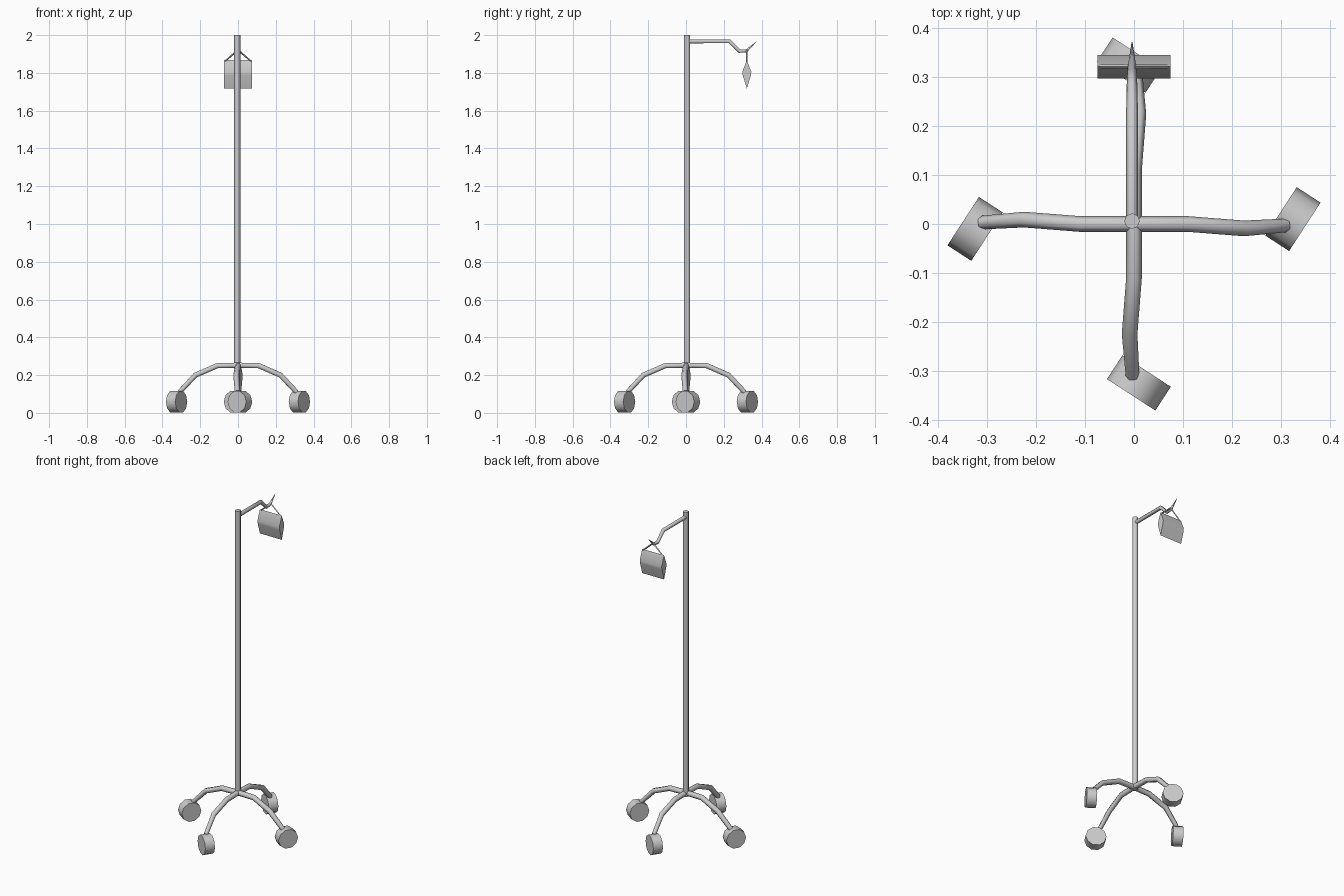
import bpy, bmesh, math
from mathutils import Vector, Matrix

if "Cube" in bpy.data.objects:
    bpy.data.objects.remove(bpy.data.objects["Cube"])


def finish(bm, name, angle=None):
    bmesh.ops.recalc_face_normals(bm, faces=bm.faces)
    me = bpy.data.meshes.new(name)
    bm.to_mesh(me)
    bm.free()
    ob = bpy.data.objects.new(name, me)
    bpy.context.collection.objects.link(ob)
    bpy.ops.object.select_all(action='DESELECT')
    ob.select_set(True)
    bpy.context.view_layer.objects.active = ob
    bpy.ops.object.shade_smooth_by_angle(angle=math.radians(angle or 65))
    return ob


def tube(name, pts, radii, sides):
    """Skin rings of the given radius along a path."""
    bm = bmesh.new()
    pts = [Vector(p) for p in pts]
    rings = []
    for i, p in enumerate(pts):
        a = (p - pts[i - 1]).normalized() if i else Vector()
        b = (pts[i + 1] - p).normalized() if i < len(pts) - 1 else Vector()
        t = (a + b).normalized()
        ref = Vector((0, 1, 0)) if abs(t.z) > 0.95 else Vector((0, 0, 1))
        u = t.cross(ref).normalized()
        v = u.cross(t)
        rings.append([bm.verts.new(p + radii[i] * (u * math.cos(k * math.tau / sides)
                                                   + v * math.sin(k * math.tau / sides)))
                      for k in range(sides)])
    for r, s in zip(rings, rings[1:]):
        for k in range(sides):
            j = (k + 1) % sides
            bm.faces.new((r[k], r[j], s[j], s[k]))
    bm.faces.new(rings[0])
    bm.faces.new(rings[-1])
    return finish(bm, name)


# upright pole
CX, CY = -0.004, 0.006
tube("pole", [(CX, CY, 0.235), (CX, CY, 2.0)], [0.016] * 2, 8)

# four curved legs with angled caster wheels
leg_path = [(0, 0, 0.252), (0.11, 0, 0.25), (0.225, -0.009, 0.2), (0.31, -0.003, 0.11)]
for i in range(4):
    turn = Matrix.Rotation(i * math.pi / 2, 4, 'Z')
    tube(f"leg_{i + 1}", [turn @ Vector(p) for p in leg_path], [0.016, 0.016, 0.016, 0.014], 6)
    bm = bmesh.new()
    bmesh.ops.create_cone(bm, cap_ends=True, segments=10, radius1=0.059, radius2=0.059, depth=0.058)
    place = (turn @ Matrix.Translation((0.325, 0.01, 0.059))
             @ Matrix.Rotation(math.radians(-33), 4, 'Z') @ Matrix.Rotation(math.pi / 2, 4, 'Y'))
    bmesh.ops.transform(bm, matrix=place, verts=bm.verts)
    finish(bm, f"wheel_{i + 1}", 50)

# hanging arm ending in a pointed hook
tube("hook_arm", [(CX, 0.006, 1.967), (CX, 0.23, 1.967), (CX, 0.283, 1.915),
                  (CX, 0.32, 1.917), (CX, 0.372, 1.965)],
     [0.012, 0.012, 0.011, 0.009, 0.001], 6)

# fluid bag: lens profile extruded sideways
profile = [(0.322, 1.867), (0.346, 1.805), (0.343, 1.785), (0.322, 1.717),
           (0.301, 1.785), (0.298, 1.805)]
bm = bmesh.new()
face = bm.faces.new([bm.verts.new((-0.075, y, z)) for y, z in profile])
out = bmesh.ops.extrude_face_region(bm, geom=[face], use_keep_orig=True)
bmesh.ops.translate(bm, vec=(0.15, 0, 0),
                    verts=[g for g in out['geom'] if isinstance(g, bmesh.types.BMVert)])
finish(bm, "fluid_bag")

# bag hanger straps
for side, sx in (("left", -1), ("right", 1)):
    tube(f"hanger_{side}", [(sx * 0.068, 0.322, 1.862), (0, 0.322, 1.922)], [0.004, 0.005], 4)
